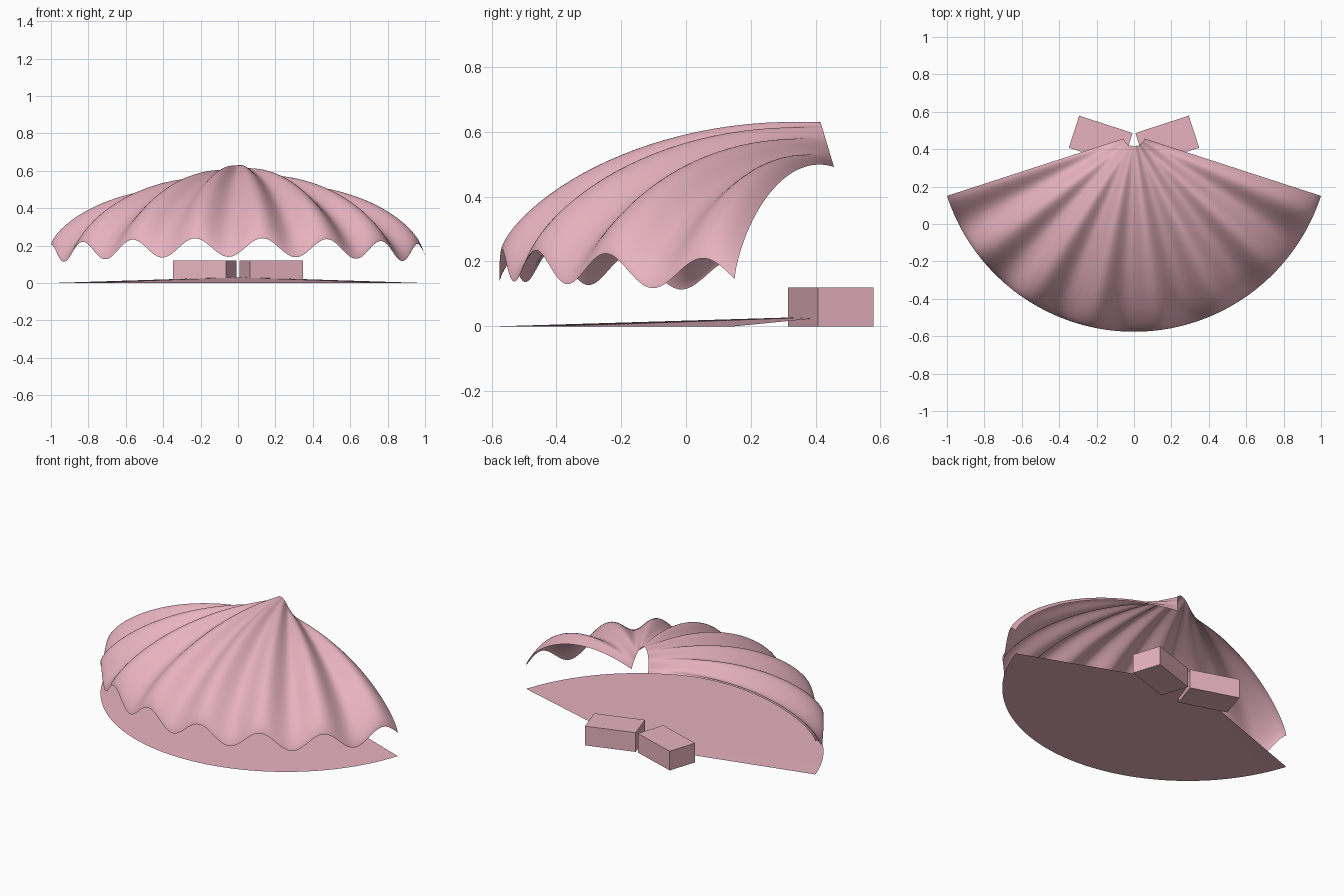
import bpy
import bmesh
from math import sin, cos, pi, radians

default = bpy.data.objects.get("Cube")
if default:
    bpy.data.objects.remove(default, do_unlink=True)

HINGE_Y = 0.475
R_IN, R_OUT = 0.06, 1.051
SPREAD = radians(144)
RIB_RATE = 18.2

# Shared pink material
pink = bpy.data.materials.new("shell_pink")
pink.use_nodes = True
colour = (0.80, 0.45, 0.52, 1)
pink.diffuse_color = colour
pink.node_tree.nodes["Principled BSDF"].inputs["Base Color"].default_value = colour


def finish(bm, name):
    mesh = bpy.data.meshes.new(name)
    bm.to_mesh(mesh)
    bm.free()
    mesh.materials.append(pink)
    obj = bpy.data.objects.new(name, mesh)
    bpy.context.collection.objects.link(obj)
    return obj


def fan(name, height, rings, columns):
    """Fan-shaped sheet around the hinge; height(t, a) gives z."""
    bm = bmesh.new()
    grid = []
    for i in range(rings + 1):
        t = sin(i / rings * pi / 2)  # rings crowd towards the steep rim
        r = R_IN + (R_OUT - R_IN) * t
        row = []
        for j in range(columns + 1):
            a = SPREAD * (j / columns - 0.5)
            row.append(bm.verts.new((r * sin(a), HINGE_Y - r * cos(a), height(t, a))))
        grid.append(row)
    for near, far in zip(grid, grid[1:]):
        for j in range(columns):
            bm.faces.new((near[j], far[j], far[j + 1], near[j + 1]))
    obj = finish(bm, name)
    obj.data.shade_smooth()
    return obj


def domed(t, a):
    dome = 0.19 + 0.44 * max(0, 1 - t * t) ** 0.72
    droop = 0.2 * (1 - cos(a)) * (1 - 0.75 * t)
    ribs = 0.05 * t * cos(RIB_RATE * (a + SPREAD / 2))
    return dome - droop + ribs


def shallow(t, a):
    return 0.03 * (1 - t)


# Ribbed upper shell and nearly flat lower shell
fan("upper_shell", domed, 28, 168)
fan("lower_shell", shallow, 8, 96)

# Hinge ears, splayed either side of the hinge
for side, name in ((1, "left_hinge_ear"), (-1, "right_hinge_ear")):
    bm = bmesh.new()
    bmesh.ops.create_cube(bm, size=1)
    bmesh.ops.scale(bm, vec=(0.3, 0.18, 0.12), verts=bm.verts)
    ear = finish(bm, name)
    ear.location = (side * 0.178, 0.447, 0.06)
    ear.rotation_euler.z = side * radians(18)
